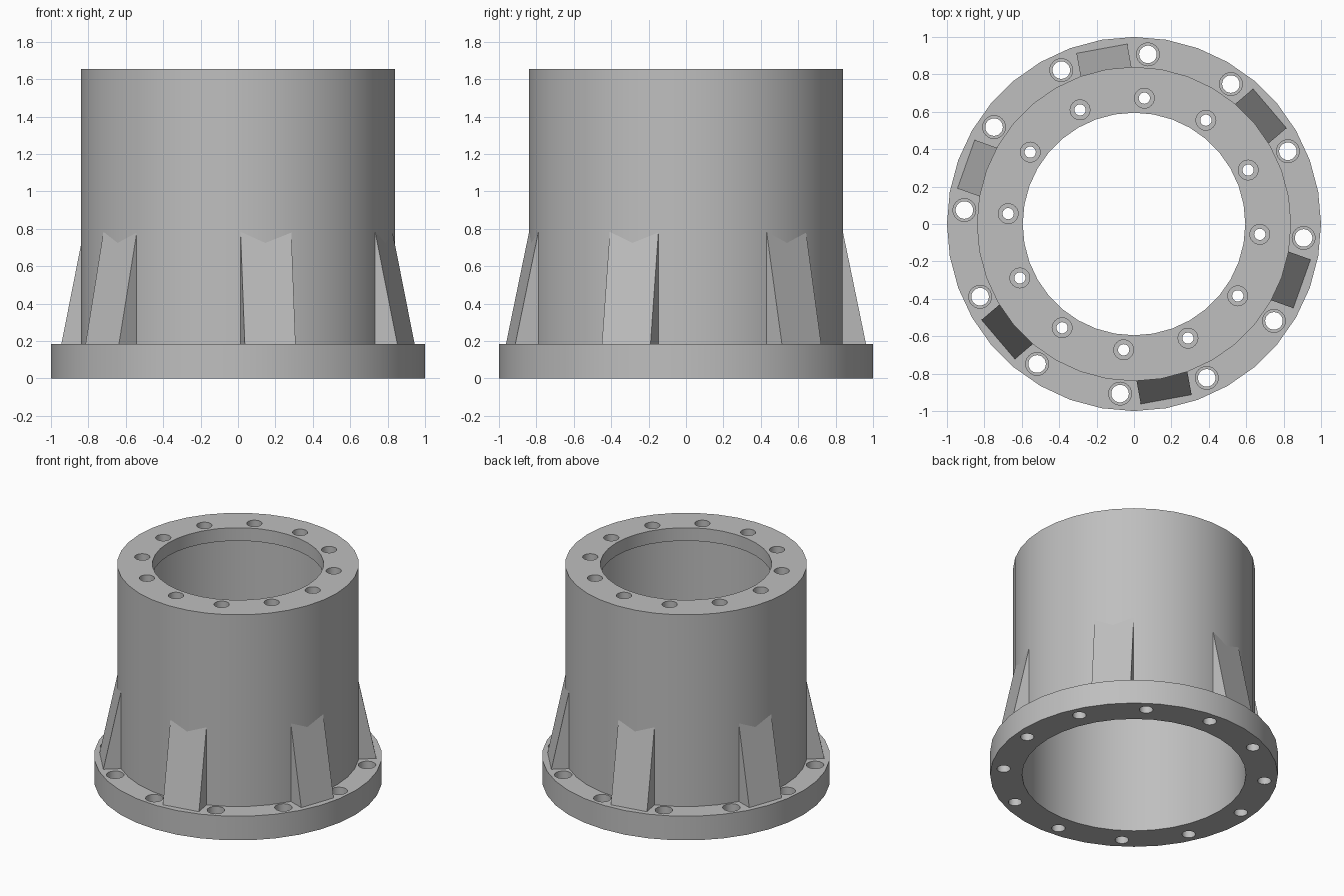
import bpy
import bmesh
from math import cos, sin, pi, radians
from mathutils import Matrix, Vector

cube = bpy.data.objects.get("Cube")
if cube:
    bpy.data.objects.remove(cube)

# Single plain metal colour
metal = bpy.data.materials.new("grey_metal")
metal.use_nodes = True
grey = (0.52, 0.52, 0.52, 1)
metal.diffuse_color = grey
metal.node_tree.nodes["Principled BSDF"].inputs["Base Color"].default_value = grey


def make_object(name, bm):
    bmesh.ops.recalc_face_normals(bm, faces=bm.faces)
    mesh = bpy.data.meshes.new(name)
    bm.to_mesh(mesh)
    bm.free()
    mesh.materials.append(metal)
    obj = bpy.data.objects.new(name, mesh)
    bpy.context.collection.objects.link(obj)
    return obj


def select_only(obj):
    bpy.ops.object.select_all(action="DESELECT")
    obj.select_set(True)
    bpy.context.view_layer.objects.active = obj


def lathe_ring(bm, profile, sides):
    """Revolve a closed (radius, z) profile around z."""
    rings = [[bm.verts.new((r * cos(2 * pi * i / sides), r * sin(2 * pi * i / sides), z))
              for r, z in profile] for i in range(sides)]
    n = len(profile)
    for i in range(sides):
        a, b = rings[i], rings[(i + 1) % sides]
        for j in range(n):
            k = (j + 1) % n
            bm.faces.new((a[j], b[j], b[k], a[k]))


def add_disc_stack(bm, centre, levels, sides=24):
    """Capped solid of revolution with (radius, z) levels, standing at centre."""
    rings = [[bm.verts.new((centre.x + r * cos(2 * pi * i / sides),
                            centre.y + r * sin(2 * pi * i / sides), z))
              for i in range(sides)] for r, z in levels]
    for a, b in zip(rings, rings[1:]):
        for i in range(sides):
            k = (i + 1) % sides
            bm.faces.new((a[i], a[k], b[k], b[i]))
    bm.faces.new(rings[0][::-1])
    bm.faces.new(rings[-1])


FLANGE_TOP, TOP, PLATE = 0.185, 1.655, 0.1

# Housing: base flange, barrel and top plate in one profile
bm = bmesh.new()
lathe_ring(bm, [(0.778, 0), (1, 0), (1, FLANGE_TOP), (0.84, FLANGE_TOP), (0.84, TOP),
                (0.595, TOP), (0.595, TOP - PLATE), (0.778, TOP - PLATE)], 36)
housing = make_object("housing", bm)

# Counterbored bolt holes, twelve in the flange and twelve in the top plate
bm = bmesh.new()
for i in range(12):
    angle = radians(-4.7 + 30 * i)
    out = Vector((cos(angle), sin(angle), 0))
    add_disc_stack(bm, out * 0.91, [(0.047, -0.1), (0.047, 0.09), (0.061, 0.09), (0.061, 0.25)])
    add_disc_stack(bm, out * 0.675, [(0.03, TOP - 0.2), (0.03, TOP - 0.055),
                                     (0.053, TOP - 0.055), (0.053, TOP + 0.1)])
cutter = make_object("bolt_hole_cutter", bm)
cutter.hide_render = True
cut = housing.modifiers.new("bolt_holes", "BOOLEAN")
cut.operation = "DIFFERENCE"
cut.solver = "EXACT"
cut.object = cutter
select_only(housing)
bpy.ops.object.modifier_apply(modifier=cut.name)
bpy.data.objects.remove(cutter)
bpy.ops.object.shade_smooth_by_angle(angle=radians(30))

# Six sloping ribs between flange and barrel
side = [(0.8, FLANGE_TOP), (0.953, FLANGE_TOP), (0.8, 0.915)]
for i in range(6):
    bm = bmesh.new()
    left, right = [[bm.verts.new((r, s * 0.138, z)) for r, z in side] for s in (1, -1)]
    bm.faces.new(left)
    bm.faces.new(right[::-1])
    for j in range(3):
        k = (j + 1) % 3
        bm.faces.new((left[j], right[j], right[k], left[k]))
    bm.transform(Matrix.Rotation(radians(40.4 + 60 * i), 4, "Z"))
    make_object(f"rib_{i + 1}", bm)
